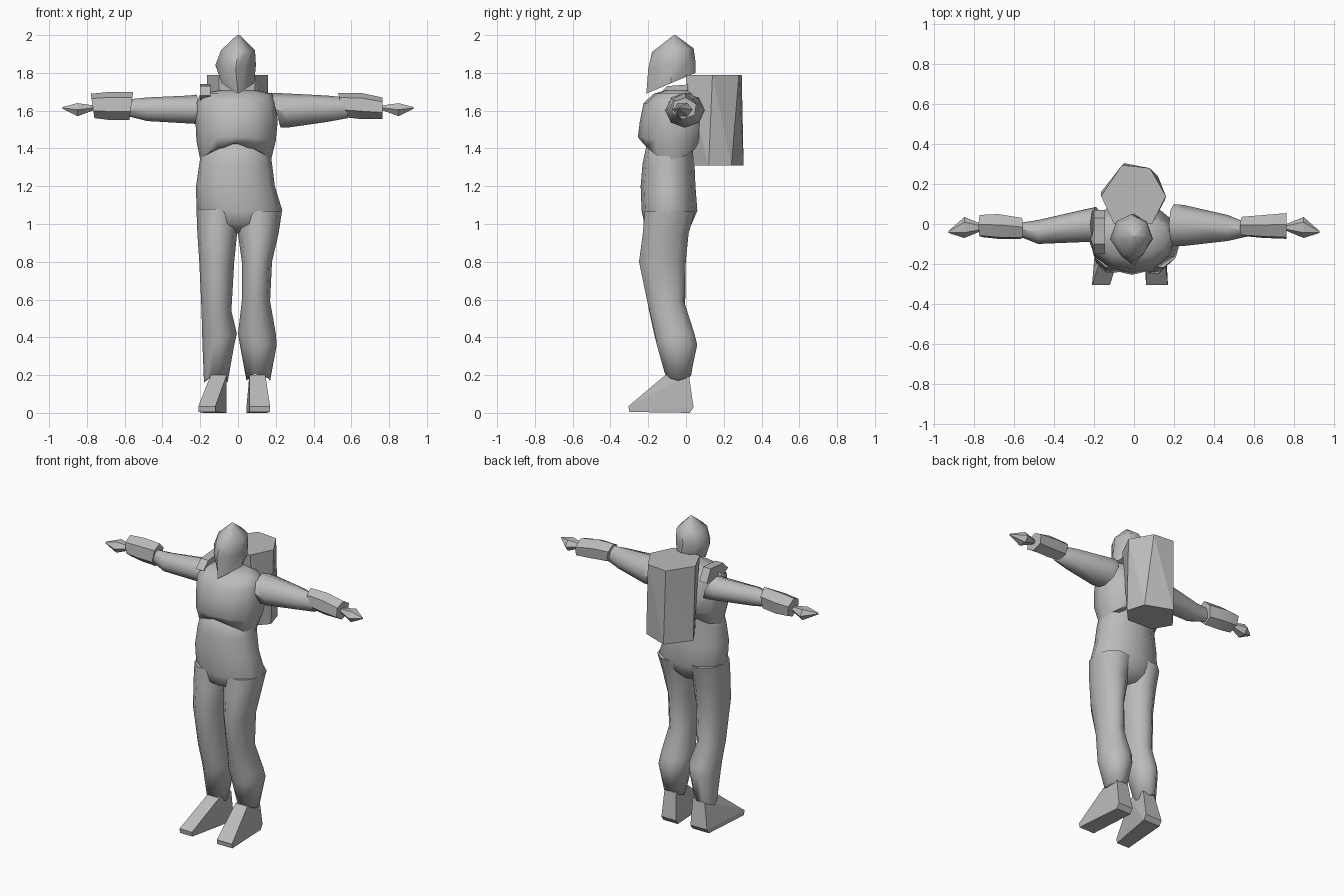
import bpy, bmesh, math
from mathutils import Vector

grey = bpy.data.materials.new("plain grey")
grey.diffuse_color = (0.5, 0.5, 0.5, 1)


def finish(bm, name, smooth=True, angle=50):
    bmesh.ops.recalc_face_normals(bm, faces=bm.faces[:])
    mesh = bpy.data.meshes.new(name)
    bm.to_mesh(mesh)
    bm.free()
    obj = bpy.data.objects.new(name, mesh)
    bpy.context.collection.objects.link(obj)
    mesh.materials.append(grey)
    bpy.ops.object.select_all(action='DESELECT')
    obj.select_set(True)
    bpy.context.view_layer.objects.active = obj
    if smooth:
        bpy.ops.object.shade_smooth_by_angle(angle=math.radians(angle))
    return obj


def loft(name, rings, n=8, axis='Z', turn=0.0, smooth=True, angle=50):
    """Skin rings of (position, u0, u1, v0, v1, tilt, wave, front taper)."""
    bm = bmesh.new()
    loops = []
    for ring in rings:
        p, u0, u1, v0, v1, tilt, wave, taper = (tuple(ring) + (0, 0, 0))[:8]
        verts = []
        for i in range(n):
            a = 2 * math.pi * i / n + turn
            c, s = math.cos(a), math.sin(a)
            u = (u0 + u1) / 2 + c * (u1 - u0) / 2 * (1 + taper * min(s, 0))
            v = (v0 + v1) / 2 + s * (v1 - v0) / 2
            w = p + tilt * s - wave * math.cos(2 * a)
            verts.append(bm.verts.new((u, v, w) if axis == 'Z' else (w, u, v)))
        loops.append(verts)
    for a, b in zip(loops, loops[1:]):
        for i in range(n):
            j = (i + 1) % n
            bm.faces.new((a[i], a[j], b[j], b[i]))
    bm.faces.new(loops[0])
    bm.faces.new(loops[-1])
    return finish(bm, name, smooth, angle)


def hull(name, points, smooth=False):
    bm = bmesh.new()
    for p in points:
        bm.verts.new(Vector(p))
    bmesh.ops.convex_hull(bm, input=bm.verts[:])
    return finish(bm, name, smooth, 40)


# Hooded head, drawn down to a point at the front
loft("head", [
    (1.745, -0.085, 0.085, -0.21, 0.05, 0.055, 0, 0.8),
    (1.84, -0.12, 0.095, -0.20, 0.05, 0.02, 0, 0.5),
    (1.92, -0.09, 0.09, -0.18, 0.04, 0.01, 0, 0.3),
    (2.0, -0.005, 0.01, -0.065, -0.055)], n=8)

# Jacket with a hem that dips at the sides
loft("jacket", [
    (1.385, -0.20, 0.175, -0.23, 0.08, 0, 0.045),
    (1.45, -0.22, 0.20, -0.255, 0.115, 0, 0.01),
    (1.54, -0.225, 0.21, -0.245, 0.12),
    (1.64, -0.22, 0.20, -0.225, 0.08),
    (1.69, -0.20, 0.18, -0.17, 0.06),
    (1.71, -0.09, 0.09, -0.10, 0.02)], n=12, angle=60)

# Trousers: hips and two legs
loft("hips", [
    (0.95, -0.08, 0.10, -0.12, -0.02),
    (1.0, -0.19, 0.21, -0.22, 0.03),
    (1.07, -0.22, 0.235, -0.235, 0.06),
    (1.2, -0.222, 0.195, -0.24, 0.05),
    (1.32, -0.205, 0.18, -0.23, 0.045),
    (1.46, -0.18, 0.16, -0.20, 0.05)], n=12, angle=80)
loft("left_leg", [
    (0.19, 0.045, 0.17, -0.115, 0.03, 0, 0.02),
    (0.36, 0.01, 0.205, -0.16, 0.065),
    (0.42, 0.0, 0.20, -0.17, 0.05),
    (0.59, 0.02, 0.17, -0.21, -0.005),
    (0.80, 0.02, 0.18, -0.255, 0.005),
    (0.95, 0.0, 0.215, -0.235, 0.02),
    (1.07, -0.01, 0.233, -0.225, 0.055)], n=10, angle=80)
loft("right_leg", [
    (0.18, -0.18, -0.055, -0.11, 0.03, 0, 0.02),
    (0.36, -0.188, -0.02, -0.16, 0.06),
    (0.42, -0.19, -0.006, -0.175, 0.05),
    (0.54, -0.193, -0.035, -0.20, 0.0),
    (0.80, -0.205, -0.02, -0.25, 0.005),
    (0.95, -0.215, -0.005, -0.235, 0.02),
    (1.08, -0.22, 0.01, -0.225, 0.055)], n=10, angle=80)

# Boots: wide flat toe, high ankle
for name, toe, heel, ankle in (
        ("right_boot", (-0.21, -0.12), (-0.18, -0.06), (-0.145, -0.06)),
        ("left_boot", (0.06, 0.17), (0.045, 0.15), (0.06, 0.145))):
    pts = []
    for t, h, k in zip(toe, heel, ankle):
        pts += [(t, -0.30, 0.005), (t, -0.305, 0.035), (h, 0.02, 0.0),
                (h, 0.04, 0.03), (k, 0.015, 0.20), (k, -0.11, 0.20)]
    hull(name, pts)

# Sleeves, cuffs and hands
loft("right_sleeve", [
    (-0.19, -0.09, 0.085, 1.53, 1.685, -0.03),
    (-0.24, -0.09, 0.075, 1.53, 1.68, -0.02),
    (-0.48, -0.10, 0.02, 1.545, 1.67),
    (-0.58, -0.06, 0.005, 1.57, 1.66)], axis='X')
loft("left_sleeve", [
    (0.20, -0.11, 0.10, 1.51, 1.695, -0.025),
    (0.25, -0.11, 0.095, 1.51, 1.692, -0.01),
    (0.47, -0.085, 0.045, 1.54, 1.68),
    (0.58, -0.06, 0.0, 1.56, 1.67)], axis='X')
loft("right_cuff", [
    (-0.565, -0.08, 0.035, 1.55, 1.70, 0.01),
    (-0.68, -0.08, 0.055, 1.55, 1.70),
    (-0.77, -0.07, 0.05, 1.56, 1.69, -0.01)], n=6, axis='X', turn=0.4)
loft("left_cuff", [
    (0.545, -0.065, 0.04, 1.565, 1.695, -0.015),
    (0.65, -0.075, 0.05, 1.555, 1.695),
    (0.765, -0.08, 0.06, 1.555, 1.67)], n=6, axis='X', turn=0.4)
for name, s in (("right_hand", -1), ("left_hand", 1)):
    loft(name, [
        (s * 0.765, -0.035, 0.0, 1.60, 1.63),
        (s * 0.85, -0.07, 0.035, 1.565, 1.645),
        (s * 0.93, -0.045, -0.035, 1.61, 1.62)],
        n=6, axis='X', smooth=False)

# Slightly twisted six-sided backpack
top = [(-0.165, 0.14), (-0.06, 0.295), (0.08, 0.28), (0.16, 0.14), (0.09, 0.0), (-0.1, 0.0)]
low = [(-0.165, 0.16), (-0.05, 0.305), (0.12, 0.24), (0.155, 0.12), (0.08, 0.04), (-0.1, 0.05)]
hull("backpack", [(x, y, 1.79) for x, y in top] + [(x, y, 1.31) for x, y in low])

# Shoulder strap flap
hull("shoulder_strap", [(x, y, z) for x in (-0.20, -0.145)
                        for y, z in ((-0.15, 1.68), (-0.10, 1.73), (0.03, 1.74),
                                     (0.07, 1.66), (-0.05, 1.62))])
